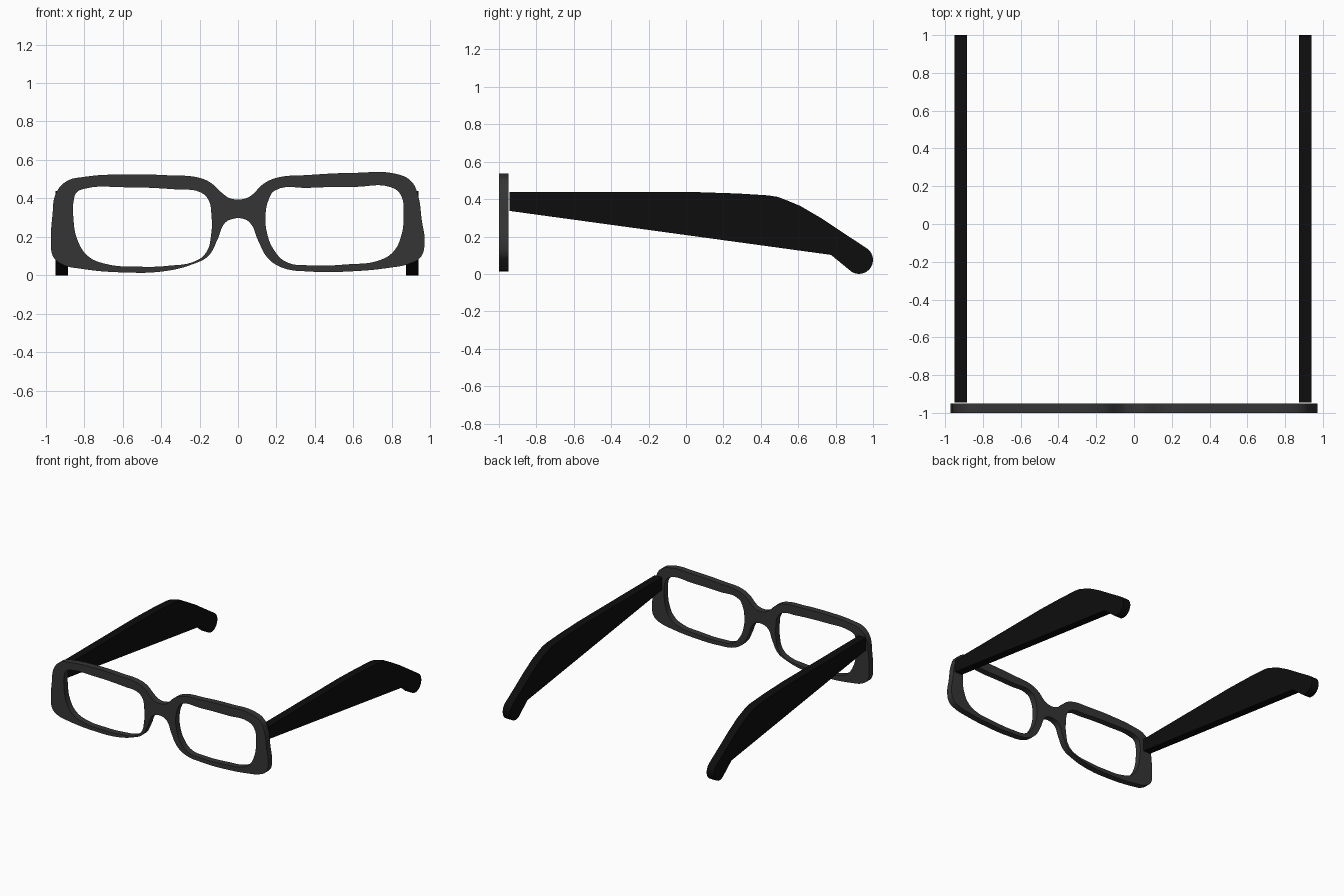
import bpy
from math import radians, sin, cos

cube = bpy.data.objects.get("Cube")
if cube:
    bpy.data.objects.remove(cube, do_unlink=True)


def make_material(name, value):
    material = bpy.data.materials.new(name)
    material.use_nodes = True
    colour = (value, value, value, 1)
    material.diffuse_color = colour
    material.node_tree.nodes["Principled BSDF"].inputs["Base Color"].default_value = colour
    return material


def extruded_plate(name, outlines, thickness, location, rotation, material, curved):
    """Extrude closed outlines into a plate; inner outlines become openings."""
    curve = bpy.data.curves.new(name, "CURVE")
    curve.dimensions = "2D"
    curve.fill_mode = "BOTH"
    curve.extrude = thickness / 2
    curve.resolution_u = 6
    for outline in outlines:
        spline = curve.splines.new("BEZIER" if curved else "POLY")
        points = spline.bezier_points if curved else spline.points
        points.add(len(outline) - 1)
        for point, (u, v) in zip(points, outline):
            if curved:
                point.co = (u, v, 0)
                point.handle_left_type = point.handle_right_type = "AUTO"
            else:
                point.co = (u, v, 0, 1)
        spline.use_cyclic_u = True
    plate = bpy.data.objects.new(name, curve)
    bpy.context.collection.objects.link(plate)
    plate.location = location
    plate.rotation_euler = rotation

    # Turn the curve into a clean mesh with crisp rims
    bpy.ops.object.select_all(action="DESELECT")
    plate.select_set(True)
    bpy.context.view_layer.objects.active = plate
    bpy.ops.object.convert(target="MESH")
    bpy.ops.object.mode_set(mode="EDIT")
    bpy.ops.mesh.select_all(action="SELECT")
    bpy.ops.mesh.remove_doubles(threshold=0.0005)
    bpy.ops.mesh.normals_make_consistent(inside=False)
    bpy.ops.object.mode_set(mode="OBJECT")
    bpy.ops.object.shade_smooth_by_angle(angle=radians(35))
    plate.data.materials.clear()
    plate.data.materials.append(material)
    return plate


def hundredths(points):
    return [(u / 100, v / 100) for u, v in points]


frame_grey = make_material("charcoal frame", 0.035)
arm_black = make_material("black arms", 0.004)

# Front frame: hand-shaped rim, slightly uneven from side to side
rim = hundredths([
    (-4, 40), (-8.5, 43), (-14, 48), (-20, 50.7), (-36, 52), (-59, 52.5),
    (-80, 51.2), (-89, 49), (-94.5, 43), (-96.5, 31), (-97.2, 18), (-96, 9.5),
    (-91, 5.5), (-82, 3.5), (-59, 1.5), (-38, 2.2), (-23, 6), (-15.5, 10),
    (-10.5, 19), (-7, 27), (-3, 29.3), (3, 29.3), (6.5, 27), (10.5, 18),
    (15.5, 9), (23, 4), (37, 2), (61, 2.2), (79, 4), (89, 6),
    (95, 9.5), (97, 16), (95.5, 29), (93.5, 42), (90, 49), (82, 52.8),
    (61, 53.3), (37, 52.2), (19, 50.4), (12.5, 47), (7.5, 42), (4, 40)])
right_opening = hundredths([
    (-80, 45), (-59, 45.8), (-31, 44.6), (-20, 43.4), (-15.5, 39.5),
    (-13.8, 31), (-14, 21), (-16.5, 12), (-22, 7.5), (-36, 5), (-51, 4.5),
    (-69, 6), (-78, 10), (-83.5, 18.5), (-85.6, 30), (-85.4, 39), (-84, 43)])
left_opening = hundredths([
    (19, 44), (37, 45.5), (61, 46), (79.5, 45.8), (84.5, 42), (86, 31),
    (85, 21), (80.5, 12), (72.5, 7.5), (58, 5.8), (37, 5.2), (25, 7),
    (18.5, 13.5), (15, 22.5), (14.3, 31), (16, 39.5)])
extruded_plate("front_frame", [rim, right_opening, left_opening], 0.05,
               (0, -0.975, 0), (radians(90), 0, 0), frame_grey, True)

# Arms: tapered blades that bend down to a rounded ear tip
tip_y, tip_z, tip_radius = 0.925, 0.075, 0.075
ear_tip = [(tip_y + tip_radius * cos(radians(a)), tip_z + tip_radius * sin(radians(a)))
           for a in range(60, -130, -15)]
blade = hundredths([
    (-94.4, 33.7), (-94.4, 43.8), (4, 43.8), (28, 43), (44, 42), (49, 41.2), (54, 39.3),
    (61, 36.4), (72, 30), (84, 22)]) + ear_tip + hundredths([(77.5, 10.2)])
for name, x in (("right_arm", -0.917), ("left_arm", 0.907)):
    extruded_plate(name, [blade], 0.065, (x, 0, 0),
                   (radians(90), 0, radians(90)), arm_black, False)
